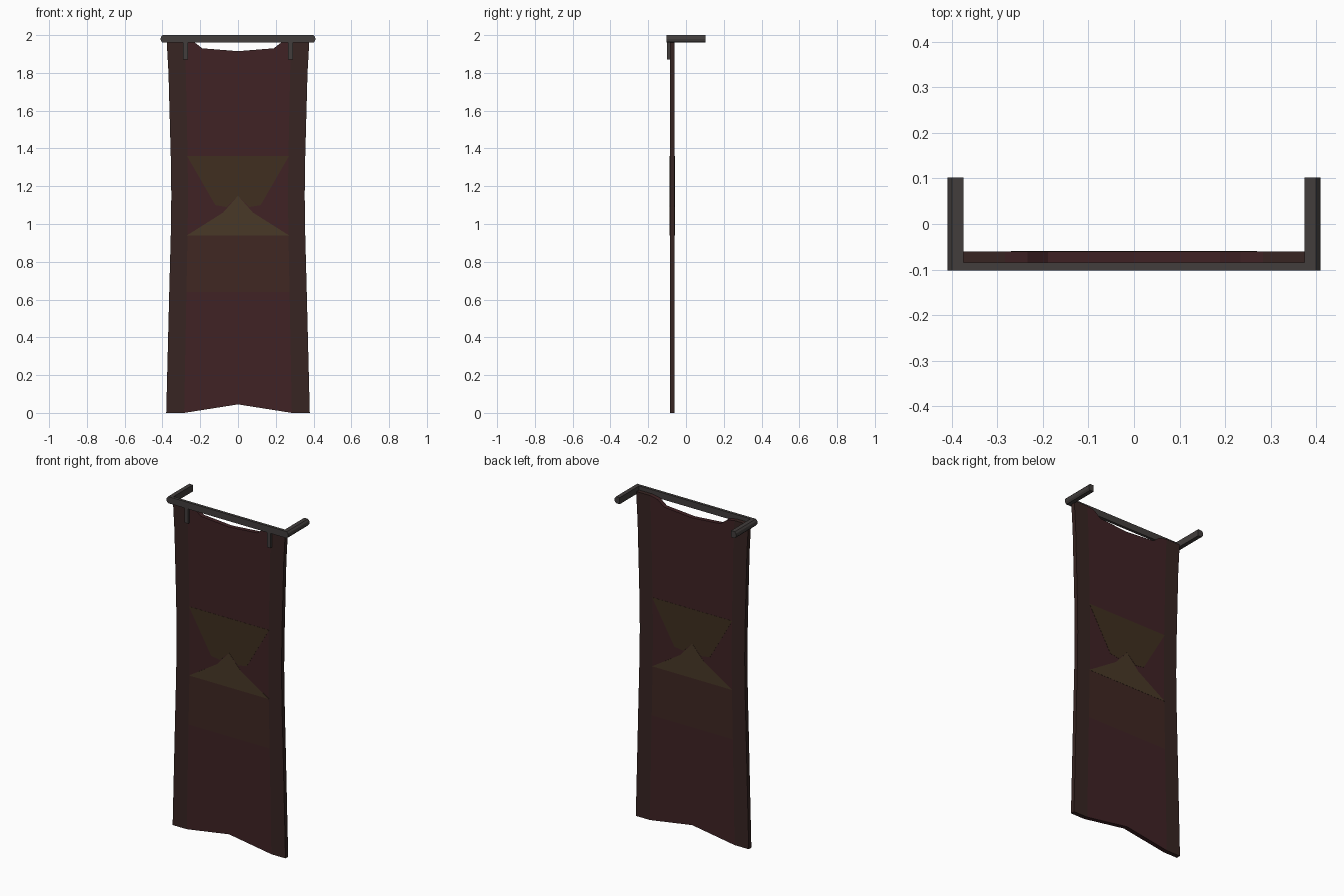
import bpy, bmesh
from mathutils import Vector

if "Cube" in bpy.data.objects:
    bpy.data.objects.remove(bpy.data.objects["Cube"])


def material(name, rgb):
    m = bpy.data.materials.new(name)
    m.diffuse_color = (*rgb, 1)
    m.use_nodes = True
    m.node_tree.nodes["Principled BSDF"].inputs["Base Color"].default_value = m.diffuse_color
    return m


IRON = material("dark_iron", (0.055, 0.048, 0.046))
RED = material("dark_red_cloth", (0.05, 0.016, 0.018))
HEM = material("brown_hem", (0.038, 0.018, 0.016))
BAND = material("brown_band", (0.050, 0.020, 0.016))
OLIVE = material("faded_olive", (0.050, 0.028, 0.014))
GOLD = material("faded_gold", (0.065, 0.040, 0.020))


def add_object(name, bm, mats):
    me = bpy.data.meshes.new(name)
    bm.to_mesh(me)
    bm.free()
    for m in mats:
        me.materials.append(m)
    ob = bpy.data.objects.new(name, me)
    bpy.context.collection.objects.link(ob)
    return ob


def prism(name, points, depth, mat):
    """Extrude a flat outline by the given vector."""
    bm = bmesh.new()
    face = bm.faces.new([bm.verts.new(p) for p in points])
    new = bmesh.ops.extrude_face_region(bm, geom=[face], use_keep_orig=True)
    verts = [v for v in new["geom"] if isinstance(v, bmesh.types.BMVert)]
    bmesh.ops.translate(bm, verts=verts, vec=Vector(depth))
    bmesh.ops.recalc_face_normals(bm, faces=bm.faces)
    return add_object(name, bm, [mat])


# Hanging cloth: narrow waist, sagging top edge, notched bottom edge
cols = [-1, -0.75, -0.62, -0.5, 0, 0.5, 0.62, 0.75, 1]
top = {1: 1.975, 0.75: 1.975, 0.62: 1.965, 0.5: 1.93, 0: 1.915}
rows = [(0.0, 0.38), (0.64, 0.364), (0.94, 0.356), (1.15, 0.353),
        (1.36, 0.356), (1.8, 0.368), (1.975, 0.378)]
bm = bmesh.new()
grid = []
for i, (z, half) in enumerate(rows):
    line = []
    for c in cols:
        h = z
        if i == 0:
            h = 0.045 * max(0, 1 - abs(c) / 0.75)
        elif i == len(rows) - 1:
            h = top[abs(c)]
        line.append(bm.verts.new((c * half, -0.086, h)))
    grid.append(line)
for i in range(len(rows) - 1):
    for j in range(len(cols) - 1):
        f = bm.faces.new((grid[i][j], grid[i][j + 1],
                          grid[i + 1][j + 1], grid[i + 1][j]))
        f.material_index = 1 if j in (0, len(cols) - 2) else 2 if i == 1 else 0
cloth = add_object("banner_cloth", bm, [RED, HEM, BAND])
mod = cloth.modifiers.new("thickness", 'SOLIDIFY')
mod.thickness = 0.026
mod.offset = -1

# Emblem pieces, showing on both faces of the cloth
emblem = {
    "emblem_upper": ([(-0.27, 1.36), (0.27, 1.36), (0.12, 1.1), (0.06, 1.09),
                      (0, 1.15), (-0.06, 1.09), (-0.12, 1.1)], OLIVE),
    "emblem_lower": ([(-0.27, 0.94), (0, 0.94), (0.27, 0.94), (0.08, 1.06),
                      (0, 1.15), (-0.08, 1.06)], GOLD),
}
for name, (pts, mat) in emblem.items():
    prism(name, [(x, -0.087, z) for x, z in pts], (0, 0.028, 0), mat)

# Crossbar along the front
bar = [(-0.102, 1.96), (-0.085, 1.96), (-0.085, 2.0), (-0.102, 2.0)]
prism("crossbar", [(-0.395, y, z) for y, z in bar], (0.79, 0, 0), IRON)

# Wall arms with a pointed outer side, and the clips holding the cloth
arm = [(0.375, 1.96), (0.40, 1.96), (0.408, 1.97), (0.41, 1.98),
       (0.408, 1.99), (0.40, 2.0), (0.375, 2.0)]
clip = [(0.265, 1.87), (0.29, 1.87), (0.29, 1.97), (0.265, 1.97)]
for side, s in (("left", -1), ("right", 1)):
    prism(side + "_arm", [(s * x, -0.102, z) for x, z in arm], (0, 0.204, 0), IRON)
    prism(side + "_clip", [(s * x, -0.101, z) for x, z in clip], (0, 0.018, 0), IRON)
